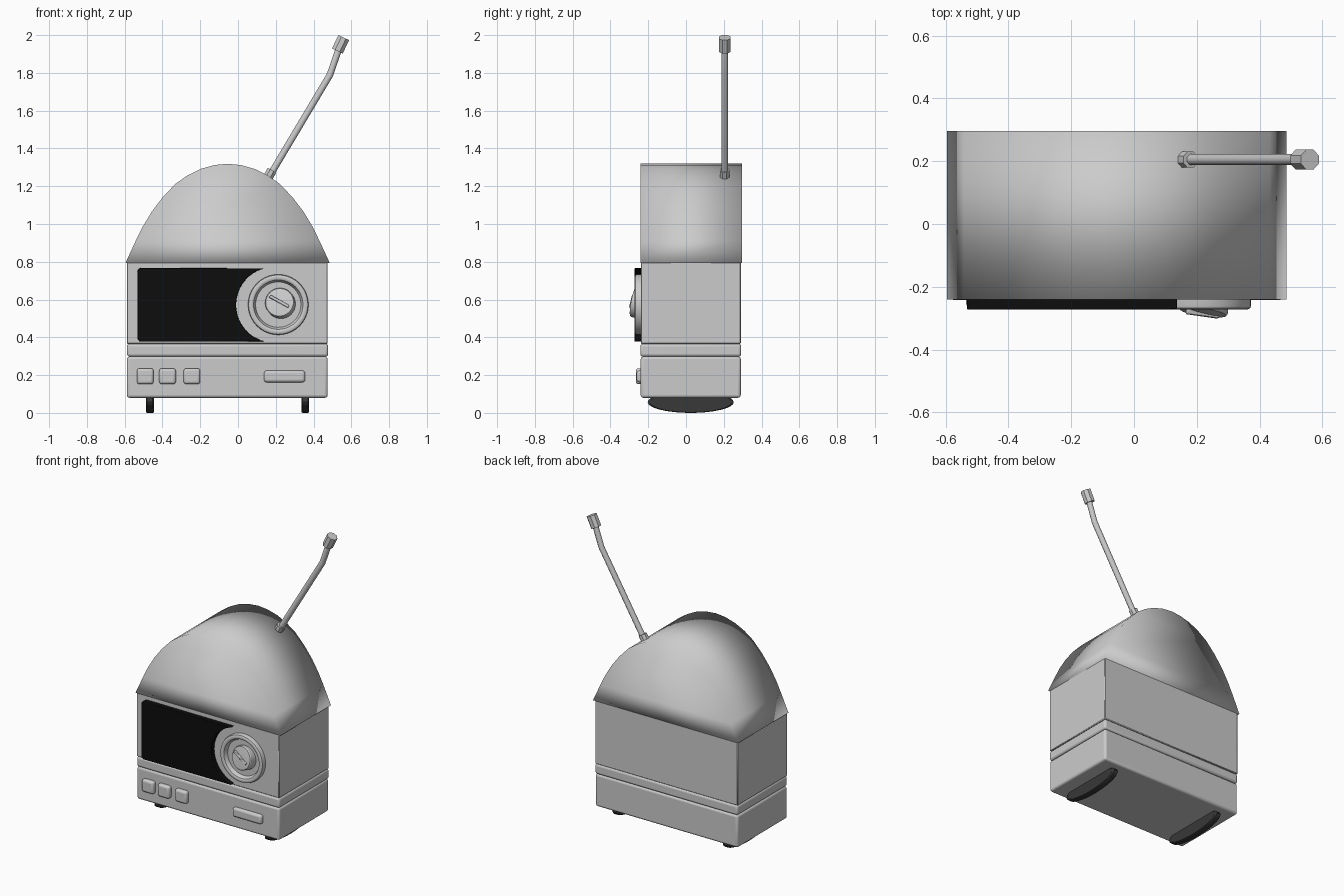
import bpy, bmesh
from math import sin, cos, pi, radians
from mathutils import Vector

if "Cube" in bpy.data.objects:
    bpy.data.objects.remove(bpy.data.objects["Cube"])


def material(name, v):
    m = bpy.data.materials.new(name)
    m.diffuse_color = (v, v, v, 1)
    m.use_nodes = True
    m.node_tree.nodes["Principled BSDF"].inputs["Base Color"].default_value = m.diffuse_color
    return m


BLACK = material("black", 0.004)
DARK = material("dark_rubber", 0.04)


def finish(name, bm, mat=None, bevel=0, segs=3, angle=30):
    bmesh.ops.recalc_face_normals(bm, faces=bm.faces)
    me = bpy.data.meshes.new(name)
    bm.to_mesh(me)
    bm.free()
    ob = bpy.data.objects.new(name, me)
    bpy.context.collection.objects.link(ob)
    if mat:
        me.materials.append(mat)
    if bevel:
        b = ob.modifiers.new("bevel", 'BEVEL')
        b.width, b.segments, b.limit_method = bevel, segs, 'ANGLE'
        b.angle_limit = radians(40)
    bpy.ops.object.select_all(action='DESELECT')
    ob.select_set(True)
    bpy.context.view_layer.objects.active = ob
    if angle >= 180:
        bpy.ops.object.shade_smooth()
    else:
        bpy.ops.object.shade_smooth_by_angle(angle=radians(angle))
    return ob


def prism(name, pts, y0, y1, **kw):
    # extrude an x/z outline along y
    bm = bmesh.new()
    a = [bm.verts.new((x, y0, z)) for x, z in pts]
    b = [bm.verts.new((x, y1, z)) for x, z in pts]
    bm.faces.new(a)
    bm.faces.new(b[::-1])
    n = len(pts)
    for i in range(n):
        bm.faces.new((a[i], b[i], b[(i + 1) % n], a[(i + 1) % n]))
    return finish(name, bm, **kw)


def box(name, x0, x1, y0, y1, z0, z1, **kw):
    return prism(name, [(x0, z0), (x1, z0), (x1, z1), (x0, z1)], y0, y1, **kw)


def arc(cx, cz, r, a0, a1, n):
    return [(cx + r * cos(radians(a0 + (a1 - a0) * i / n)),
             cz + r * sin(radians(a0 + (a1 - a0) * i / n))) for i in range(n + 1)]


def lathe(name, profile, n=40, **kw):
    # revolve (radius, depth) profile around local y; end points close with caps
    bm = bmesh.new()
    rings = [[bm.verts.new((r * cos(2 * pi * i / n), y, r * sin(2 * pi * i / n)))
              for i in range(n)] for r, y in profile]
    for p, q in zip(rings, rings[1:]):
        for i in range(n):
            bm.faces.new((p[i], p[(i + 1) % n], q[(i + 1) % n], q[i]))
    bm.faces.new(rings[0])
    bm.faces.new(rings[-1])
    return finish(name, bm, **kw)


def rod(name, path, r, n=8, **kw):
    # tube through points in the x/z plane, mitred at the bends
    bm = bmesh.new()
    pts = [Vector((x, 0.205, z)) for x, z in path]
    rings = []
    for i, p in enumerate(pts):
        t = (pts[min(i + 1, len(pts) - 1)] - pts[max(i - 1, 0)]).normalized()
        side = Vector((t.z, 0, -t.x))
        rings.append([bm.verts.new(p + r * (side * cos(2 * pi * (k + .5) / n)
                      + Vector((0, 1, 0)) * sin(2 * pi * (k + .5) / n))) for k in range(n)])
    for a, b in zip(rings, rings[1:]):
        for k in range(n):
            bm.faces.new((a[k], a[(k + 1) % n], b[(k + 1) % n], b[k]))
    bm.faces.new(rings[0])
    bm.faces.new(rings[-1])
    return finish(name, bm, **kw)


# Cabinet: base, trim band and upper box
box("base", -0.588, 0.475, -0.24, 0.29, 0.08, 0.298, bevel=0.014)
box("trim_band", -0.588, 0.477, -0.242, 0.292, 0.298, 0.366, bevel=0.014)
box("upper_cabinet", -0.588, 0.475, -0.239, 0.29, 0.366, 0.797, bevel=0.004, segs=1)

# Arched top
half = [(0.541, 0.793), (0.487, 0.91), (0.45, 0.985), (0.402, 1.065), (0.345, 1.14),
        (0.277, 1.212), (0.213, 1.257), (0.145, 1.291), (0.07, 1.312)]
cx = -0.055
outline = [(cx + x, z) for x, z in half] + [(cx, 1.319)] + [(cx - x, z) for x, z in half[::-1]]
prism("arched_top", outline, -0.24, 0.296, angle=180)

# Black screen with a concave right edge around the dial
screen = (arc(-0.512, 0.747, 0.02, 90, 180, 4) + arc(-0.512, 0.397, 0.02, 180, 270, 4)
          + arc(0.19, 0.572, 0.2, 255, 105, 28))
prism("screen", screen, -0.272, -0.22, mat=BLACK, bevel=0.008, segs=2)

# Dial: dished ring, tilted knob and pointer
ring = lathe("dial_ring", [(0.16, 0.03), (0.16, -0.022), (0.157, -0.03), (0.149, -0.034),
                           (0.139, -0.034), (0.131, -0.03), (0.126, -0.02), (0.12, -0.005)])
ring.location = (0.213, -0.238, 0.573)
knob = lathe("dial_knob", [(0.078, 0.045), (0.078, -0.008), (0.074, -0.014), (0.03, -0.018)])
knob.location = (0.222, -0.268, 0.583)
knob.rotation_euler = (radians(-10), 0, radians(-8))
pointer = box("dial_pointer", -0.058, 0.058, -0.024, 0, -0.008, 0.008, bevel=0.003, segs=2)
pointer.location = (0.219, -0.27, 0.588)
pointer.rotation_euler = (radians(-10), radians(29), radians(-8))

# Push buttons
for i, x in enumerate((-0.491, -0.373, -0.244)):
    box(f"button_{i + 1}", x - 0.044, x + 0.044, -0.266, -0.22, 0.152, 0.236, bevel=0.014)
box("long_button", 0.138, 0.355, -0.262, -0.22, 0.162, 0.224, bevel=0.014)

# Disc feet standing on edge
for side, x in (("left", -0.467), ("right", 0.356)):
    bm = bmesh.new()
    n = 32
    prof = [(-0.021, 0.88), (-0.021, 0.95), (-0.014, 1.0), (0.014, 1.0), (0.021, 0.95), (0.021, 0.88)]
    rings = [[bm.verts.new((x + dx, 0.025 + 0.228 * s * cos(2 * pi * k / n),
                            0.057 + 0.057 * s * sin(2 * pi * k / n))) for k in range(n)]
             for dx, s in prof]
    for a, b in zip(rings, rings[1:]):
        for k in range(n):
            bm.faces.new((a[k], a[(k + 1) % n], b[(k + 1) % n], b[k]))
    bm.faces.new(rings[0])
    bm.faces.new(rings[-1])
    finish(f"{side}_foot", bm, mat=DARK)

# Bent antenna with collar and tip
rod("antenna_rod", [(0.15, 1.225), (0.487, 1.79), (0.54, 1.945)], 0.019, angle=50)
rod("antenna_collar", [(0.152, 1.235), (0.18, 1.285)], 0.028)
rod("antenna_tip", [(0.526, 1.916), (0.56, 1.987)], 0.034)
